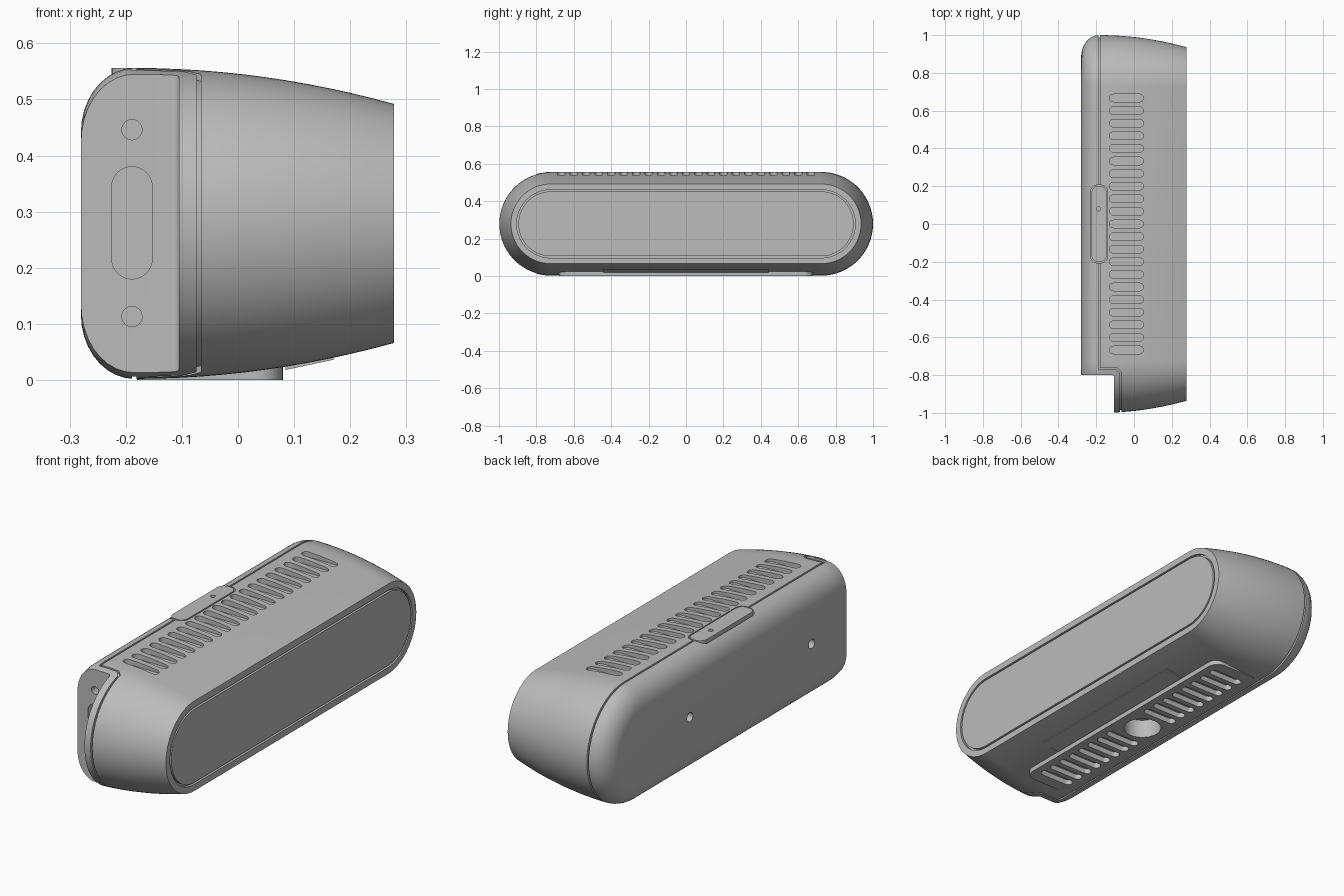
import bpy, bmesh, math
from mathutils import Vector

if "Cube" in bpy.data.objects:
    bpy.data.objects.remove(bpy.data.objects["Cube"])

MID, RAD, STRAIGHT = 0.279, 0.277, 0.723   # stadium cross-section


def material(name, value):
    mat = bpy.data.materials.new(name)
    mat.use_nodes = True
    colour = (value, value, value, 1)
    mat.diffuse_color = colour
    mat.node_tree.nodes["Principled BSDF"].inputs["Base Color"].default_value = colour
    return mat


GREY = material("satin grey", 0.5)


def place(axis, u, v, w):
    """Turn outline coordinates (u, v) and depth w into a point."""
    return {"x": (w, u, v), "y": (u, w, v), "z": (u, v, w)}[axis]


def make(name, bm):
    bmesh.ops.recalc_face_normals(bm, faces=bm.faces)
    mesh = bpy.data.meshes.new(name)
    bm.to_mesh(mesh)
    bm.free()
    mesh.materials.append(GREY)
    ob = bpy.data.objects.new(name, mesh)
    bpy.context.collection.objects.link(ob)
    return ob


def add_loft(bm, axis, sections, closed=False):
    """Bridge outlines given as (points, depth); cap the ends or close the loop."""
    loops = [[bm.verts.new(place(axis, u, v, w)) for u, v in pts] for pts, w in sections]
    pairs = list(zip(loops, loops[1:]))
    if closed:
        pairs.append((loops[-1], loops[0]))
    else:
        bm.faces.new(loops[0])
        bm.faces.new(loops[-1])
    for a, b in pairs:
        for i in range(len(a)):
            j = (i + 1) % len(a)
            bm.faces.new((a[i], a[j], b[j], b[i]))


def rounded(u0, u1, v0, v1, r, n=8):
    """Rectangle with rounded corners."""
    pts = []
    corners = [(u1 - r, v1 - r), (u0 + r, v1 - r), (u0 + r, v0 + r), (u1 - r, v0 + r)]
    for k, (cu, cv) in enumerate(corners):
        for i in range(n + 1):
            a = math.pi / 2 * (k + i / n)
            p = Vector((cu + r * math.cos(a), cv + r * math.sin(a)))
            if not pts or (p - pts[-1]).length > 1e-5:
                pts.append(p)
    if (pts[0] - pts[-1]).length < 1e-5:
        pts.pop()
    return pts


def stadium(inset):
    r = RAD - inset
    return rounded(-STRAIGHT - r, STRAIGHT + r, MID - r, MID + r, r, 20)


def circle(u, v, r):
    return rounded(u - r, u + r, v - r, v + r, r, 8)


def prisms(name, axis, lo, hi, outlines):
    bm = bmesh.new()
    for pts in outlines:
        add_loft(bm, axis, [(pts, lo), (pts, hi)])
    return make(name, bm)


def shell(name, extra):
    """Lofted pod: rounded at the rear, gently tapering to the front plate."""
    stations = []
    for i in range(10):
        t = math.pi / 2 * i / 9
        stations.append((-0.28 + 0.095 * (1 - math.cos(t)), 0.115 * (1 - math.sin(t))))
    for i in range(1, 13):
        f = i / 12
        stations.append((-0.185 + 0.463 * f, 0.064 * f * f))
    bm = bmesh.new()
    add_loft(bm, "x", [(stadium(s + extra), x) for x, s in stations])
    return make(name, bm)


def combine(target, tool, operation="DIFFERENCE"):
    mod = target.modifiers.new("cut", "BOOLEAN")
    mod.operation, mod.solver, mod.object = operation, "EXACT", tool
    bpy.context.view_layer.objects.active = target
    bpy.ops.object.modifier_apply(modifier=mod.name)
    bpy.data.objects.remove(tool)


body = shell("body", 0)

# Raised foot under the body
foot = prisms("foot", "z", 0, 0.06, [rounded(-0.18, 0.08, -0.68, 0.68, 0.05)])
combine(body, foot, "UNION")

# Connector recess at one end
combine(body, prisms("end_notch", "z", -1, 1, [rounded(-0.6, -0.105, -1.4, -0.8, 0.012)]))

# Shell seam: a thin ribbon limited to the skin by an inner core
seam_path = [(-0.189, 1.1), (-0.181, 1.1), (-0.181, -0.762), (-0.09, -0.762), (-0.066, -0.785),
             (-0.066, -1.1), (-0.074, -1.1), (-0.074, -0.79), (-0.095, -0.77), (-0.189, -0.77)]
seam = prisms("seam", "z", -0.2, 0.8, [seam_path])
combine(seam, shell("core", 0.012))
combine(body, seam)

# Groove around the front plate
bm = bmesh.new()
outer, inner = stadium(0.095), stadium(0.104)
add_loft(bm, "x", [(outer, 0.264), (outer, 0.3), (inner, 0.3), (inner, 0.264)], closed=True)
combine(body, make("plate_groove", bm))

# Vent slots on top and underneath
PITCH = 0.0667


def slot(i, x0, x1):
    return rounded(x0, x1, i * PITCH - 0.02, i * PITCH + 0.02, 0.0199, 6)


combine(body, prisms("top_vents", "z", 0.53, 0.7, [slot(i, -0.13, 0.05) for i in range(-10, 11)]))
combine(body, prisms("foot_vents", "z", -0.1, 0.025,
                     [slot(i, -0.13, 0.045) for i in range(-9, 10) if abs(i) > 1]))

# Stand socket, rear screw holes, connector port and its two screws
combine(body, prisms("stand_socket", "z", -0.1, 0.09, [circle(-0.05, 0, 0.085)]))
combine(body, prisms("rear_holes", "x", -0.4, -0.22,
                     [circle(y, 0.28, 0.022) for y in (0.37, -0.54)]))
combine(body, prisms("port", "y", -1, -0.76,
                     [rounded(-0.225, -0.153, 0.18, 0.38, 0.0359)]
                     + [circle(-0.189, z, 0.018) for z in (0.113, 0.446)]))

# Button tab in a clearance pocket on the top edge
combine(body, prisms("tab_pocket", "z", 0.51, 0.7, [rounded(-0.231, -0.139, -0.206, 0.206, 0.038)]))
tab = prisms("button_tab", "z", 0.505, 0.556, [rounded(-0.225, -0.145, -0.2, 0.2, 0.034)])
combine(tab, prisms("tab_hole", "z", 0.54, 0.6, [circle(-0.187, 0.08, 0.011)]))

# Thin label plate on the sloping underside
label = prisms("label_plate", "y", -0.44, 0.44,
               [[(0.085, 0.018), (0.17, 0.036), (0.17, 0.046), (0.085, 0.028)]])

for ob in (body, tab, label):
    bpy.ops.object.select_all(action="DESELECT")
    ob.select_set(True)
    bpy.context.view_layer.objects.active = ob
    bpy.ops.object.shade_smooth_by_angle(angle=math.radians(30))
